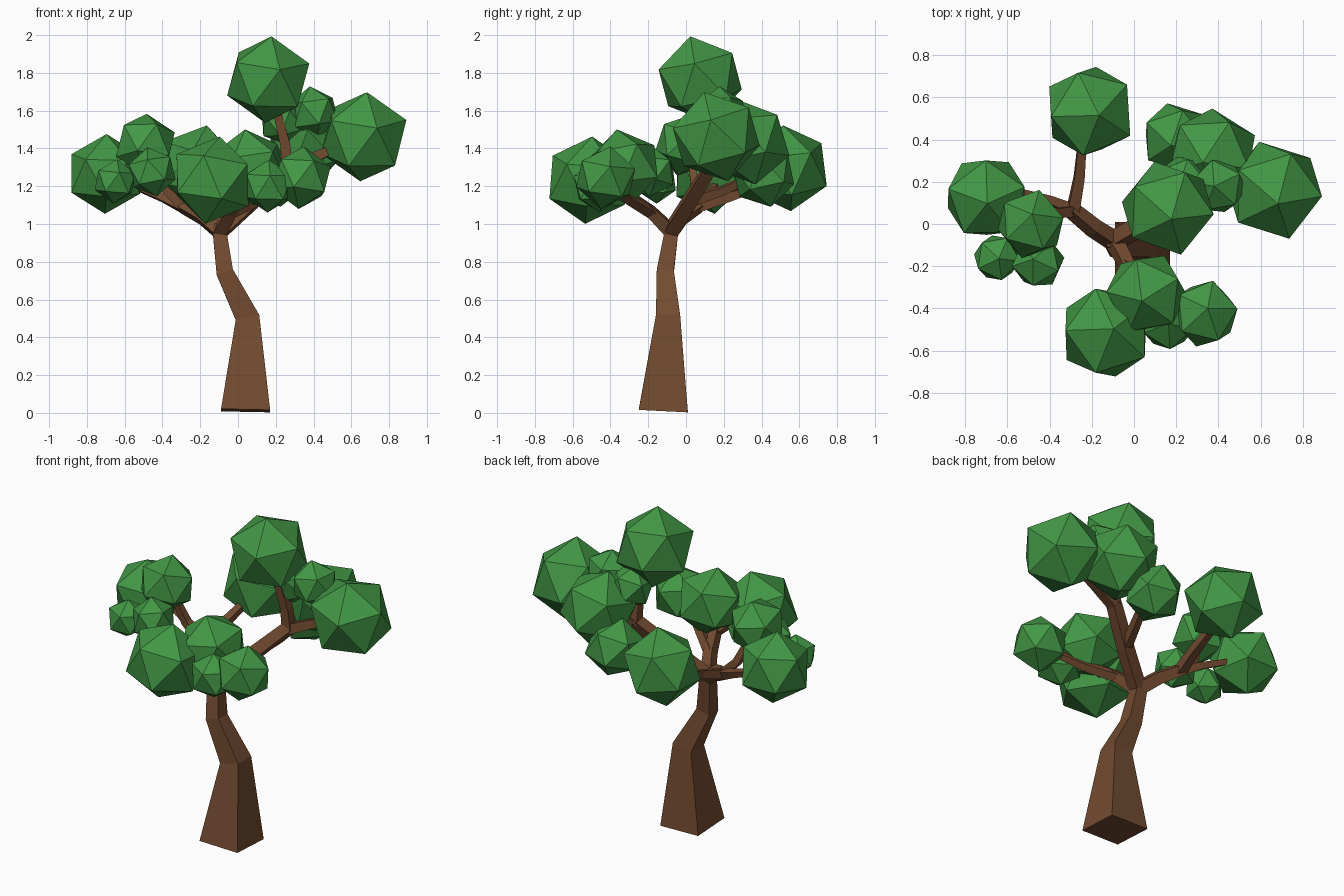
import bpy, bmesh, random
from mathutils import Vector, Euler, Matrix

if "Cube" in bpy.data.objects:
    bpy.data.objects.remove(bpy.data.objects["Cube"])

random.seed(4)


def material(name, rgb):
    m = bpy.data.materials.new(name)
    m.diffuse_color = (*rgb, 1)
    m.use_nodes = True
    m.node_tree.nodes["Principled BSDF"].inputs["Base Color"].default_value = m.diffuse_color
    return m


bark = material("bark", (0.17, 0.07, 0.03))
green = material("leaf_green", (0.055, 0.31, 0.06))


def add_object(name, bm, mat):
    bmesh.ops.recalc_face_normals(bm, faces=bm.faces)
    me = bpy.data.meshes.new(name)
    bm.to_mesh(me)
    bm.free()
    me.materials.append(mat)
    ob = bpy.data.objects.new(name, me)
    bpy.context.collection.objects.link(ob)
    return ob


def limb(name, points):
    """Square tapered tube along (x, y, z, half width) points."""
    bm = bmesh.new()
    centres = [Vector(p[:3]) for p in points]
    rings = []
    for i, c in enumerate(centres):
        d = Vector()
        if i > 0:
            d += (c - centres[i - 1]).normalized()
        if i < len(centres) - 1:
            d += (centres[i + 1] - c).normalized()
        q = Vector((0, 0, 1)).rotation_difference(d)
        h = points[i][3]
        rings.append([bm.verts.new(c + q @ Vector((sx * h, sy * h, 0)))
                      for sx, sy in ((-1, -1), (1, -1), (1, 1), (-1, 1))])
    for a, b in zip(rings, rings[1:]):
        for k in range(4):
            n = (k + 1) % 4
            bm.faces.new((a[k], a[n], b[n], b[k]))
    bm.faces.new(rings[0])
    bm.faces.new(rings[-1])
    add_object(name, bm, bark)


def leaf_ball(name, x, y, z, r):
    """Faceted icosahedron with a slight random tilt."""
    bm = bmesh.new()
    tilt = Euler((random.uniform(-.25, .25), random.uniform(-.25, .25),
                  random.uniform(0, 6.28))).to_matrix().to_4x4()
    bmesh.ops.create_icosphere(bm, subdivisions=1, radius=r,
                               matrix=Matrix.Translation((x, y, z)) @ tilt)
    add_object(name, bm, green)


# Crooked trunk
limb("trunk", [(.04, -.12, .012, .13), (.05, -.095, .505, .064),
               (-.07, -.11, .745, .045), (-.095, -.08, .94, .037),
               (-.093, -.075, 1.0, .034)])

# Left limb and its twigs
limb("left_branch", [(-.095, -.08, .96, .036), (-.19, -.02, 1.04, .034), (-.30, .07, 1.10, .03)])
limb("left_back_twig", [(-.29, .06, 1.09, .028), (-.26, .22, 1.14, .024), (-.24, .45, 1.22, .018)])
limb("left_outer_twig", [(-.29, .06, 1.09, .028), (-.40, .11, 1.14, .02), (-.62, .17, 1.23, .014)])
limb("left_upper_twig", [(-.29, .06, 1.09, .026), (-.39, .05, 1.19, .022), (-.47, .02, 1.37, .015)])

# Right limb and its twigs
limb("right_branch", [(-.095, -.08, .96, .037), (.08, .02, 1.12, .036), (.26, .13, 1.30, .032)])
limb("right_top_twig", [(.26, .13, 1.29, .03), (.25, .12, 1.42, .026), (.19, .09, 1.66, .02)])
limb("right_outer_twig", [(.26, .13, 1.29, .03), (.42, .15, 1.36, .026), (.58, .16, 1.43, .02)])
limb("right_back_twig", [(.08, .02, 1.12, .026), (.15, .20, 1.18, .022), (.22, .38, 1.26, .016)])

# Front limb and its twigs
limb("front_branch", [(-.095, -.08, .96, .035), (-.04, -.18, 1.06, .03), (.0, -.29, 1.14, .026)])
limb("front_outer_twig", [(.0, -.29, 1.14, .024), (-.1, -.48, 1.22, .016)])
limb("front_right_twig", [(-.04, -.18, 1.06, .026), (.12, -.30, 1.13, .022), (.29, -.41, 1.22, .014)])

# Foliage balls
for name, balls in {
    "right_leaves": [(.16, .075, 1.765, .235), (.665, .16, 1.462, .245),
                     (.37, .33, 1.43, .228), (.40, .18, 1.59, .14),
                     (.24, .20, 1.55, .135), (.20, .41, 1.26, .175)],
    "back_leaves": [(-.21, .535, 1.295, .232)],
    "left_leaves": [(-.70, .125, 1.265, .213), (-.49, .0, 1.42, .17),
                    (-.65, -.16, 1.225, .118), (-.455, -.18, 1.275, .132)],
    "front_leaves": [(-.135, -.515, 1.232, .235), (.06, -.33, 1.30, .205),
                     (.335, -.425, 1.245, .168), (.16, -.465, 1.20, .14)],
}.items():
    for i, b in enumerate(balls):
        leaf_ball(f"{name}_{i + 1}", *b)
